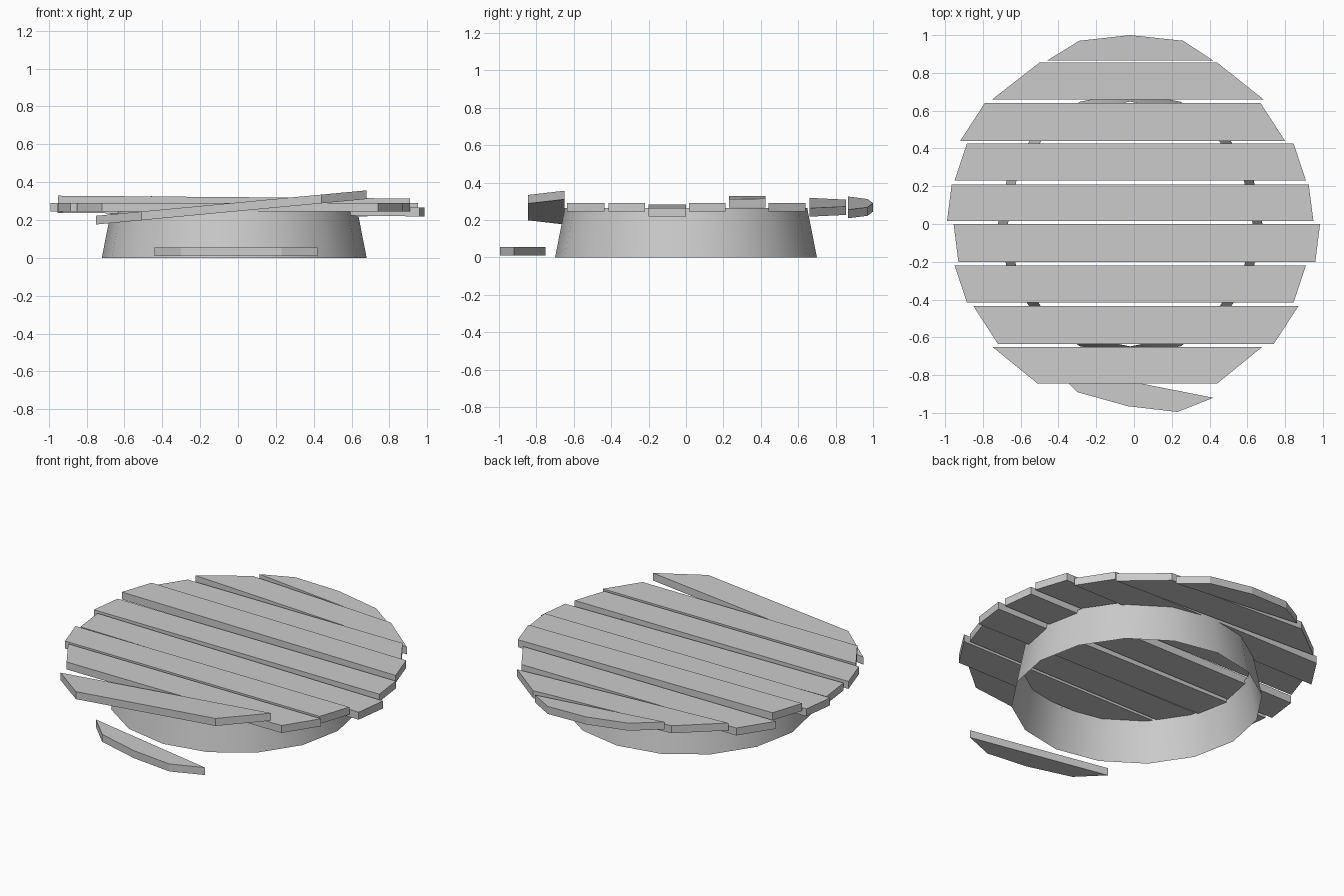
import bpy, bmesh
from math import sin, cos, pi

if "Cube" in bpy.data.objects:
    bpy.data.objects.remove(bpy.data.objects["Cube"])

CX = -0.02      # common centre of barrel and lid
T = 0.046       # board thickness


def make(name, verts, faces):
    me = bpy.data.meshes.new(name)
    me.from_pydata(verts, [], faces)
    bm = bmesh.new()
    bm.from_mesh(me)
    bmesh.ops.recalc_face_normals(bm, faces=bm.faces)
    bm.to_mesh(me)
    bm.free()
    ob = bpy.data.objects.new(name, me)
    bpy.context.collection.objects.link(ob)
    return ob


def board(name, outline, z=0.268, slope=0.0):
    """Flat outline thickened to a board, sloping along x."""
    n = len(outline)
    verts = [(x, y, z + slope * (x - CX) + d)
             for d in (-T / 2, T / 2) for x, y in outline]
    faces = [tuple(range(n)), tuple(range(n, 2 * n))]
    faces += [(i, (i + 1) % n, n + (i + 1) % n, n + i) for i in range(n)]
    return make(name, verts, faces)


# Tapered open base wall
N = 16
verts = [(CX + r * cos(2 * pi * i / N), r * sin(2 * pi * i / N), z)
         for r, z in ((0.70, 0.0), (0.648, 0.265)) for i in range(N)]
base = make("base_wall", verts,
            [(i, (i + 1) % N, N + (i + 1) % N, N + i) for i in range(N)])
for p in base.data.polygons:
    p.use_smooth = True

# Lid boards: back y, back x range, front y, front x range, height, slope
boards = [
    (0.855, -0.50, 0.44, 0.66, -0.75, 0.685, 0.268, -0.038),
    (0.64, -0.79, 0.67, 0.44, -0.92, 0.80, 0.268, 0),
    (0.425, -0.885, 0.845, 0.23, -0.95, 0.91, 0.298, -0.008),
    (0.21, -0.965, 0.925, 0.015, -0.99, 0.95, 0.268, 0),
    (0.0, -0.955, 0.985, -0.20, -0.93, 0.96, 0.252, -0.010),
    (-0.22, -0.95, 0.91, -0.415, -0.885, 0.845, 0.268, 0),
    (-0.435, -0.85, 0.87, -0.635, -0.72, 0.74, 0.268, 0),
    (-0.65, -0.75, 0.68, -0.845, -0.51, 0.44, 0.268, 0.094),
]
for k, (yb, bl, br, yf, fl, fr, z, s) in enumerate(boards):
    board(f"lid_board_{k + 1}", [(bl, yb), (br, yb), (fr, yf), (fl, yf)], z, s)

# Rounded end board at the back
board("back_end_board", [(-0.46, 0.865), (-0.29, 0.97), (CX, 1.0),
                         (0.26, 0.97), (0.42, 0.865)], 0.268, -0.08)

# Matching end board fallen on the ground in front
board("fallen_end_board", [(-0.44, -0.75), (-0.30, -0.89), (-0.03, -0.965),
                           (0.23, -0.995), (0.42, -0.92)], 0.033)
